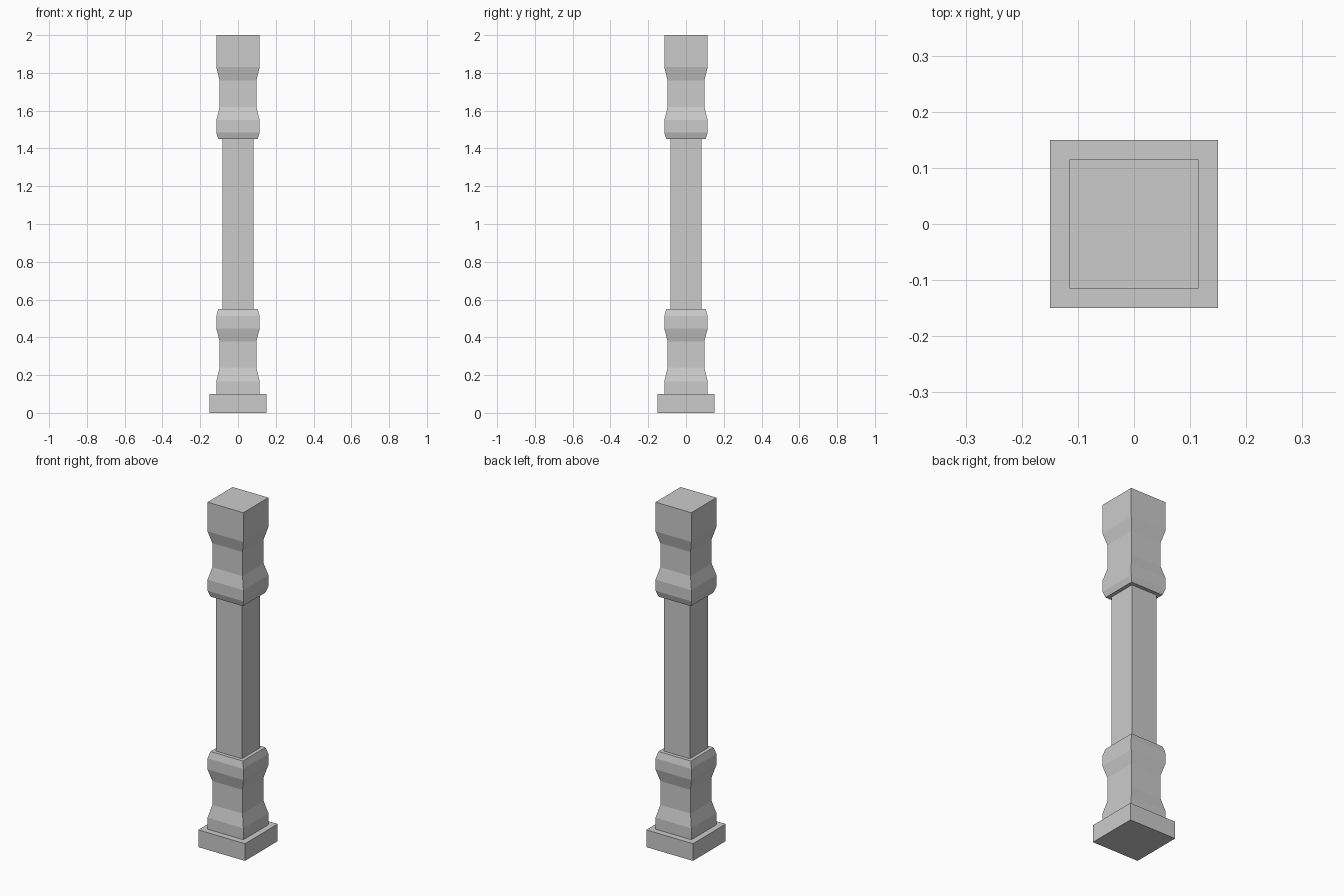
import bpy
import bmesh

if "Cube" in bpy.data.objects:
    bpy.data.objects.remove(bpy.data.objects["Cube"])


def square_column(name, profile):
    """Stack square rings from (half width, height) pairs and cap both ends."""
    bm = bmesh.new()
    rings = [[bm.verts.new((sx * r, sy * r, z))
              for sx, sy in ((-1, -1), (1, -1), (1, 1), (-1, 1))]
             for r, z in profile]
    for low, high in zip(rings, rings[1:]):
        for i in range(4):
            j = (i + 1) % 4
            bm.faces.new((low[i], low[j], high[j], high[i]))
    bm.faces.new(rings[0][::-1])
    bm.faces.new(rings[-1])
    mesh = bpy.data.meshes.new(name)
    bm.to_mesh(mesh)
    bm.free()
    obj = bpy.data.objects.new(name, mesh)
    bpy.context.collection.objects.link(obj)
    return obj


WIDE, NECK, EDGE, SHAFT = 0.115, 0.097, 0.104, 0.083

# Square foot
square_column("plinth", [(0.15, 0), (0.15, 0.1)])

# Waisted lower block with bevelled top
square_column("lower_block", [(WIDE, 0.1), (WIDE, 0.167), (NECK, 0.24), (NECK, 0.378),
                              (WIDE, 0.447), (WIDE, 0.512), (EDGE, 0.55)])

# Plain shaft
square_column("shaft", [(SHAFT, 0.55), (SHAFT, 1.45)])

# Waisted upper block with bevelled underside
square_column("upper_block", [(EDGE, 1.45), (WIDE, 1.485), (WIDE, 1.55), (NECK, 1.62),
                              (NECK, 1.76), (WIDE, 1.83), (WIDE, 2.0)])
